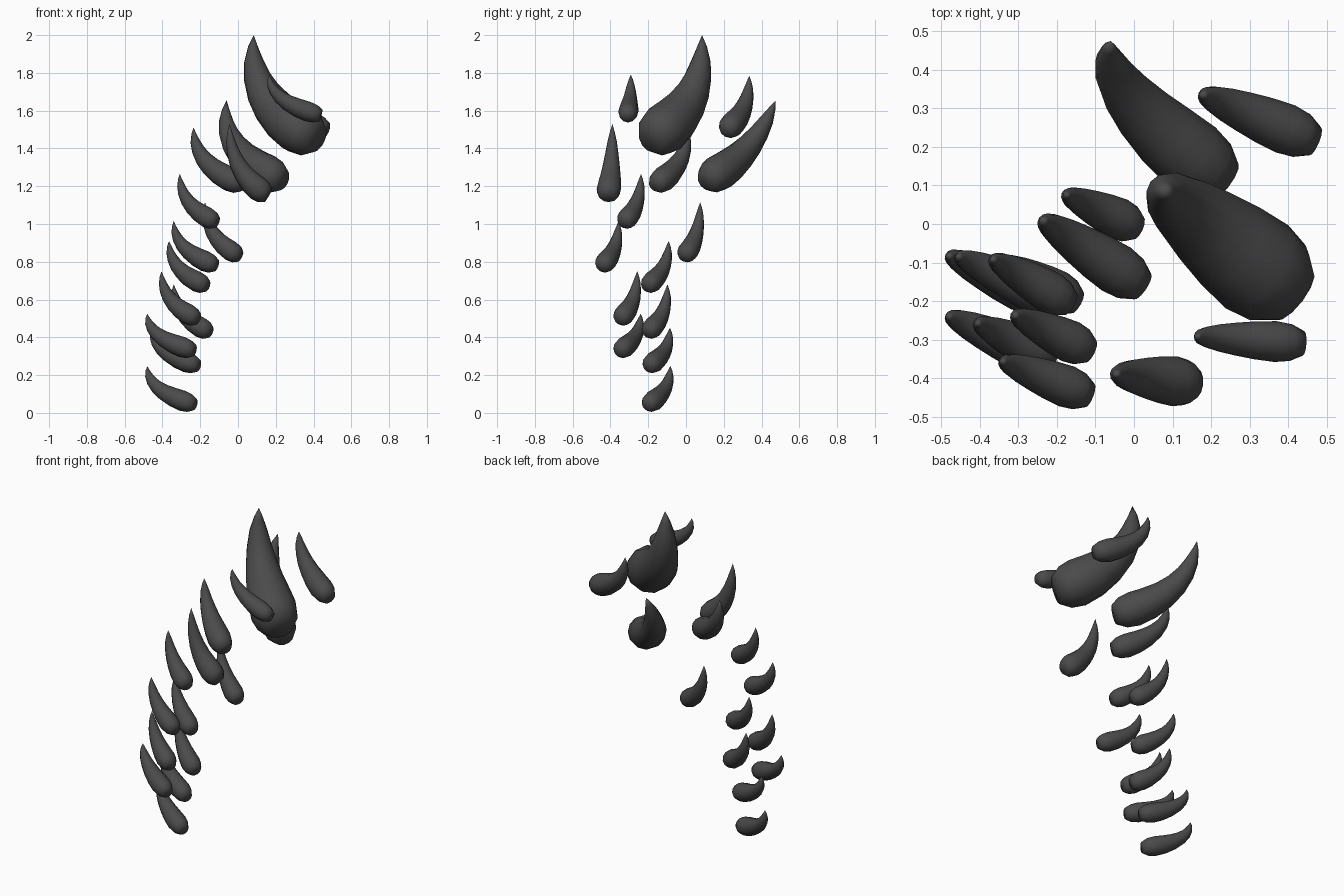
import bpy, bmesh, math
from mathutils import Vector

if "Cube" in bpy.data.objects:
    bpy.data.objects.remove(bpy.data.objects["Cube"])

SIDES = 12
# thickness along the horn: (position from base to tip, share of full radius)
PROFILE = [(0, .6), (.06, .9), (.14, 1), (.26, .93), (.40, .8),
           (.54, .67), (.68, .53), (.81, .38), (.92, .19)]

dark = bpy.data.materials.new("dark_horn")
dark.diffuse_color = (.07, .07, .07, 1)
dark.use_nodes = True
dark.node_tree.nodes["Principled BSDF"].inputs["Base Color"].default_value = dark.diffuse_color


def horn(name, base, tip, radius, control=None):
    """Blunt-ended spike swept along a curve that leaves sideways and turns up."""
    p0, p2 = Vector(base), Vector(tip)
    if control:
        p1 = Vector(control)
    else:
        d = p2 - p0
        p1 = p2 + d * .01
        p1.z = p0.z + d.z * .32
    side = (p1 - p0).cross(p2 - p0).normalized()
    bm = bmesh.new()
    rings = []
    for t, k in PROFILE:
        c = p0 * (1 - t) ** 2 + p1 * 2 * t * (1 - t) + p2 * t * t
        tangent = ((p1 - p0) * (1 - t) + (p2 - p1) * t).normalized()
        up = tangent.cross(side)
        rings.append([bm.verts.new(c + radius * k * (
            side * math.cos(a) + up * math.sin(a)))
            for a in (2 * math.pi * i / SIDES for i in range(SIDES))])
    for a, b in zip(rings, rings[1:]):
        for i in range(SIDES):
            j = (i + 1) % SIDES
            bm.faces.new((a[i], a[j], b[j], b[i]))
    point = bm.verts.new(p2)
    for i in range(SIDES):
        bm.faces.new((rings[-1][i], rings[-1][(i + 1) % SIDES], point))
    bm.faces.new(rings[0][::-1])
    bmesh.ops.recalc_face_normals(bm, faces=bm.faces[:])
    for f in bm.faces:
        f.smooth = True
    mesh = bpy.data.meshes.new(name)
    bm.to_mesh(mesh)
    bm.free()
    mesh.materials.append(dark)
    bpy.context.collection.objects.link(bpy.data.objects.new(name, mesh))


# large horns at the top
horn("main_horn", (.415, -.185, 1.455), (.083, .085, 2.0), .135, (.045, .10, 1.62))
horn("rear_horn", (.235, .11, 1.235), (-.06, .475, 1.655), .098, (-.105, .36, 1.36))

# medium horns around them
horn("rear_side_horn", (.47, .215, 1.5), (.18, .335, 1.785), .066)
horn("front_side_horn", (.44, -.31, 1.575), (.165, -.292, 1.79), .053)
horn("front_horn", (.16, -.415, 1.15), (-.045, -.39, 1.53), .065)
horn("upper_horn", (.022, -.162, 1.21), (-.235, .008, 1.51), .067)

# small horns trailing down to the floor
small = [
    ((.01, -.01, .83), (-.175, .075, 1.115)),
    ((-.113, -.33, 1.01), (-.308, -.238, 1.265)),
    ((-.115, -.445, .78), (-.34, -.357, 1.015)),
    ((-.165, -.208, .672), (-.365, -.092, .91)),
    ((-.212, -.35, .497), (-.405, -.258, .75)),
    ((-.148, -.203, .428), (-.34, -.098, .68)),
    ((-.233, -.352, .33), (-.48, -.24, .525)),
    ((-.21, -.198, .25), (-.455, -.085, .45)),
    ((-.23, -.203, .045), (-.48, -.083, .248)),
]
for n, (base, tip) in enumerate(small, 1):
    horn(f"small_horn_{n}", base, tip, .055)
